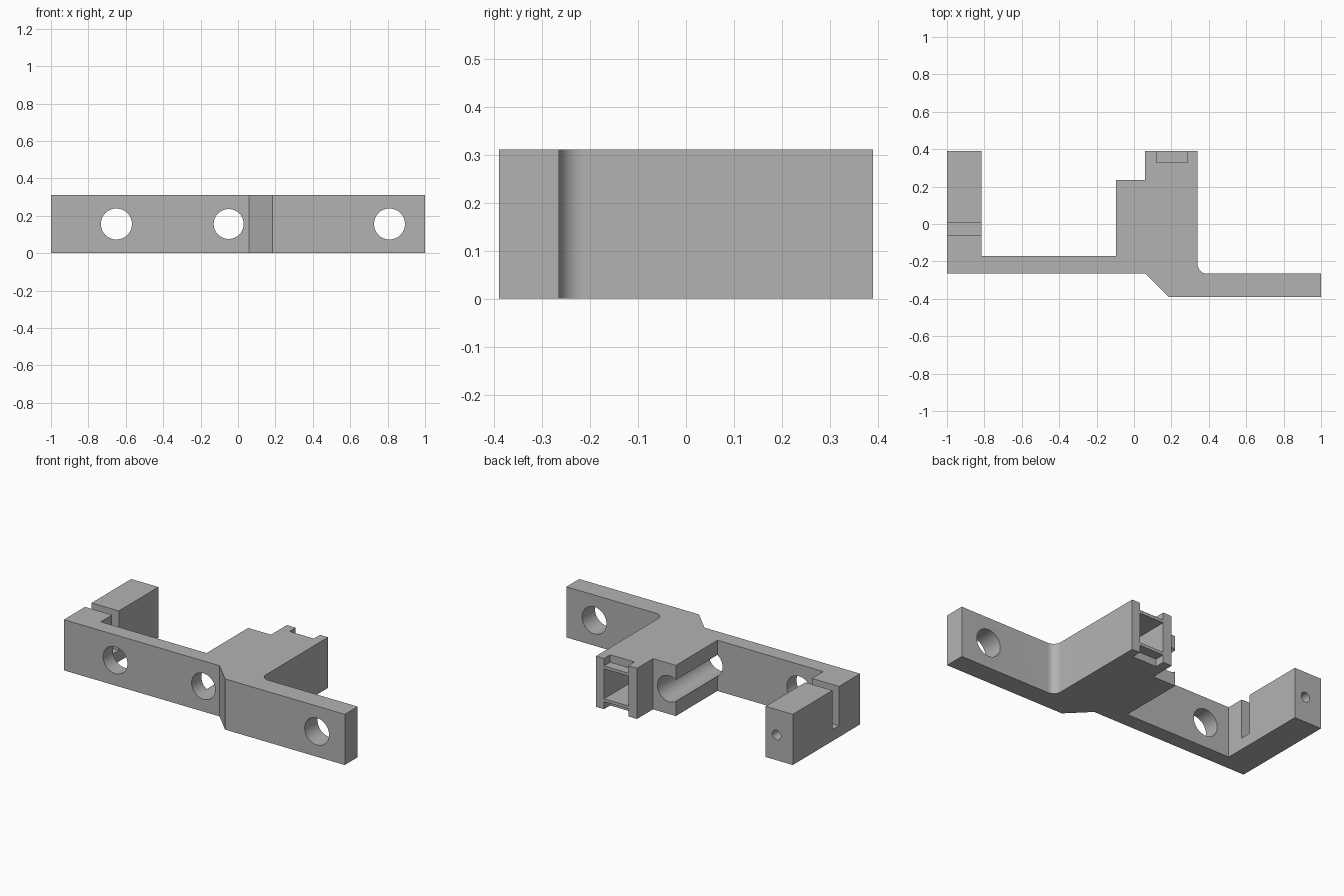
import bpy, bmesh, math
from mathutils import Matrix, Vector

cube = bpy.data.objects.get("Cube")
if cube:
    bpy.data.objects.remove(cube, do_unlink=True)

H = 0.312          # bracket height
MID = H / 2

grey = bpy.data.materials.new("plain grey")
grey.use_nodes = True
colour = (0.45, 0.45, 0.45, 1)
grey.diffuse_color = colour
grey.node_tree.nodes["Principled BSDF"].inputs["Base Color"].default_value = colour


def make_object(name, bm):
    bmesh.ops.recalc_face_normals(bm, faces=bm.faces)
    mesh = bpy.data.meshes.new(name)
    bm.to_mesh(mesh)
    bm.free()
    mesh.materials.append(grey)
    obj = bpy.data.objects.new(name, mesh)
    bpy.context.scene.collection.objects.link(obj)
    return obj


def box(name, lo, hi):
    lo, hi = Vector(lo), Vector(hi)
    bm = bmesh.new()
    bmesh.ops.create_cube(bm, size=1, matrix=Matrix.Translation((lo + hi) / 2)
                          @ Matrix.Diagonal((*(hi - lo), 1)))
    return make_object(name, bm)


def bore(name, x, radius, y0, y1):
    bm = bmesh.new()
    turn = Matrix.Rotation(math.pi / 2, 4, 'X')
    bmesh.ops.create_cone(bm, cap_ends=True, segments=48, radius1=radius, radius2=radius,
                          depth=y1 - y0,
                          matrix=Matrix.Translation((x, (y0 + y1) / 2, MID)) @ turn)
    return make_object(name, bm)


# Bracket outline: thin web, cranked plate, stepped block and side arm
fillet = [(0.39 - 0.05 * math.sin(a), -0.215 - 0.05 * math.cos(a))
          for a in (math.pi / 2 * i / 10 for i in range(11))]
outline = [(-1, -0.265), (0.06, -0.265), (0.185, -0.39), (1, -0.39), (1, -0.265),
           *fillet, (0.34, 0.39), (0.06, 0.39), (0.06, 0.235), (-0.095, 0.235),
           (-0.095, -0.17), (-0.815, -0.17), (-0.815, 0.39), (-1, 0.39)]
bm = bmesh.new()
base = bm.faces.new([bm.verts.new((x, y, 0)) for x, y in outline])
raised = bmesh.ops.extrude_face_region(bm, geom=[base])["geom"]
bmesh.ops.translate(bm, vec=(0, 0, H),
                    verts=[g for g in raised if isinstance(g, bmesh.types.BMVert)])
bracket = make_object("bracket", bm)

cutters = [
    # Mounting holes, the middle one running on as an open channel
    bore("web_hole", -0.65, 0.083, -0.5, 0),
    bore("channel", -0.05, 0.08, -0.5, 0.3),
    bore("plate_hole", 0.81, 0.083, -0.5, 0),
    # Side arm: screw hole leading into a slot
    box("arm_slot", (-1.1, -0.06, 0.07), (-0.7, 0.005, 0.5)),
    bore("arm_screw_hole", -0.89, 0.03, -0.03, 0.5),
    # Block end: square socket with a notch above and below
    box("socket", (0.12, 0.0, 0.064), (0.285, 0.5, H - 0.064)),
    box("top_notch", (0.12, 0.33, H - 0.046), (0.285, 0.5, 0.5)),
    box("bottom_notch", (0.12, 0.33, -0.2), (0.285, 0.5, 0.046)),
]

bpy.ops.object.select_all(action='DESELECT')
bracket.select_set(True)
bpy.context.view_layer.objects.active = bracket
for cutter in cutters:
    cutter.hide_render = True
    mod = bracket.modifiers.new(cutter.name, 'BOOLEAN')
    mod.operation = 'DIFFERENCE'
    mod.solver = 'EXACT'
    mod.object = cutter
    bpy.ops.object.modifier_apply(modifier=mod.name)
    bpy.data.objects.remove(cutter, do_unlink=True)

bpy.ops.object.shade_smooth_by_angle(angle=math.radians(30))
